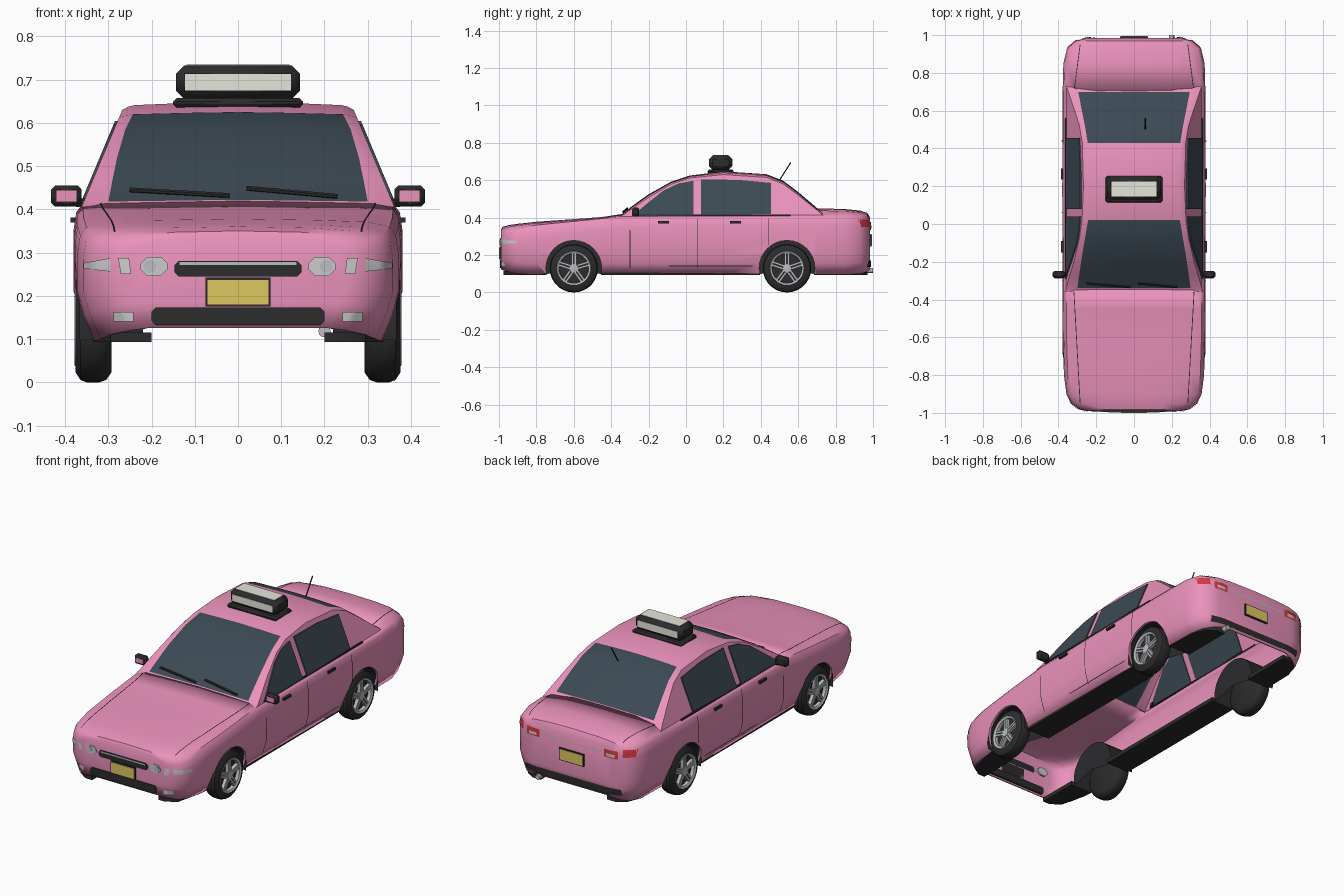
import bpy, bmesh, math
from mathutils import Vector
from mathutils.bvhtree import BVHTree

if "Cube" in bpy.data.objects:
    bpy.data.objects.remove(bpy.data.objects["Cube"])

def material(name, r, g, b):
    m = bpy.data.materials.new(name)
    m.diffuse_color = (r, g, b, 1)
    m.use_nodes = True
    m.node_tree.nodes["Principled BSDF"].inputs["Base Color"].default_value = m.diffuse_color
    return m

PINK = material("pink_paint", .83, .29, .50)
GLASS = material("tinted_glass", .045, .068, .088)
DARK = material("black_rubber", .025, .025, .027)
SILVER = material("silver", .50, .51, .53)
LAMP = material("lamp_lens", .72, .73, .75)
RED = material("red_lens", .68, .04, .05)
YELLOW = material("plate_yellow", .72, .58, .12)
CREAM = material("sign_cream", .80, .79, .71)

def make(name, parts, mat, mirror=False):
    """Join (verts, faces) parts into one object, optionally with a copy across x."""
    bm = bmesh.new()
    for s in ((1, -1) if mirror else (1,)):
        for verts, faces in parts:
            vs = [bm.verts.new((s * v[0], v[1], v[2])) for v in verts]
            for f in faces:
                bm.faces.new([vs[i] for i in f])
    bmesh.ops.remove_doubles(bm, verts=bm.verts, dist=1e-5)
    bmesh.ops.recalc_face_normals(bm, faces=bm.faces)
    me = bpy.data.meshes.new(name)
    bm.to_mesh(me)
    bm.free()
    me.materials.append(mat)
    ob = bpy.data.objects.new(name, me)
    bpy.context.collection.objects.link(ob)
    return ob

def insert(p, ax, value):
    q = list(p)
    q.insert(ax, value)
    return q

def prism(pts, ax, lo, hi):
    n = len(pts)
    verts = [insert(p, ax, lo) for p in pts] + [insert(p, ax, hi) for p in pts]
    faces = [list(range(n)), list(range(n, 2 * n))]
    faces += [[i, (i + 1) % n, n + (i + 1) % n, n + i] for i in range(n)]
    return verts, faces

def rect(a0, a1, b0, b1):
    return [(a0, b0), (a1, b0), (a1, b1), (a0, b1)]

def box(x0, x1, y0, y1, z0, z1):
    return prism(rect(x0, x1, y0, y1), 2, z0, z1)

def loft(rings, skip=lambda i, j: False, caps=False):
    n = len(rings[0])
    verts = [v for r in rings for v in r]
    faces = [[i * n + j, i * n + j + 1, (i + 1) * n + j + 1, (i + 1) * n + j]
             for i in range(len(rings) - 1) for j in range(n - 1) if not skip(i, j)]
    if caps:
        faces += [list(range(n)), list(range((len(rings) - 1) * n, len(rings) * n))]
    return verts, faces

def lathe(profile, cy, cz, a0=0, a1=360, n=28):
    rings = []
    for k in range(n + 1):
        a = math.radians(a0 + (a1 - a0) * k / n)
        rings.append([(x, cy + r * math.cos(a), cz + r * math.sin(a)) for x, r in profile])
    verts, faces = loft(rings)
    return verts, faces

def both_sides(half, y):
    full = half + [(-x, z) for x, z in half[-2::-1]]
    return [(x, y, z) for x, z in full]

# Lower body shell: stations of y, half width, bottom, shoulder and centre heights
stations = [(-.99, .25, .125, .315, .335), (-.982, .29, .12, .325, .35), (-.95, .335, .11, .335, .36),
            (-.9, .358, .10, .345, .367), (-.8, .371, .095, .36, .378), (-.6, .377, .095, .38, .392),
            (-.45, .378, .095, .395, .403), (-.34, .378, .095, .407, .42), (.18, .38, .095, .413, .42),
            (.7, .378, .095, .415, .45), (.85, .374, .095, .415, .446), (.93, .355, .10, .41, .438),
            (.97, .31, .11, .40, .425), (.985, .25, .125, .375, .40)]
rings = []
for y, w, zb, zs, zt in stations:
    half = [(w - .04, zb), (w - .015, zb + .06), (w, .21), (w, zs - .06), (w - .006, zs - .02),
            (w - .02, zs), (w - .07, zs + .6 * (zt - zs)), (w * .5, zt - .003), (0, zt)]
    rings.append(both_sides(half, y))
body = make("body_shell", [loft(rings, lambda i, j: 7 <= i < 9 and 5 <= j < 11, True)], PINK)
bm = bmesh.new()
bm.from_mesh(body.data)
surface = BVHTree.FromBMesh(bm)
bm.free()

WHEEL_Y, WHEEL_Z = (-.6, .54), .129
solid = body.modifiers.new("thickness", 'SOLIDIFY')
solid.thickness, solid.offset = .01, -1
for y in WHEEL_Y:
    circle = [(y + .149 * math.cos(k * math.tau / 32), WHEEL_Z + .149 * math.sin(k * math.tau / 32))
              for k in range(32)]
    cutter = make("arch_cutter", [prism(circle, 0, -.6, .6)], DARK)
    cutter.hide_render = True
    cutter.hide_set(True)
    cut = body.modifiers.new("wheel_arch", 'BOOLEAN')
    cut.operation, cut.solver, cut.object = 'DIFFERENCE', 'EXACT', cutter

# Cabin: stations of y, centre height, rail height, glass edge
def side_x(z):
    return .36 - .42 * (z - .41)

cabin_st = [(-.36, .412, .405, .305), (-.34, .422, .412, .30), (-.27, .475, .46, .29), (-.2, .525, .508, .28),
            (-.08, .592, .578, .26), (.02, .625, .612, .243), (.2, .648, .630, .24), (.43, .632, .615, .245),
            (.52, .597, .580, .26), (.6, .537, .520, .276), (.70, .452, .44, .295), (.74, .435, .405, .30)]
rings = []
for y, zc, zr, xg in cabin_st:
    half = [(.361, .405), (side_x(zr), zr), (.5 * (side_x(zr) + xg), zr + .4 * (zc - zr)),
            (xg, zr + .6 * (zc - zr)), (xg * .5, zc - .002), (0, zc)]
    rings.append(both_sides(half, y))
cabin = make("cabin_with_screens", [loft(rings)], PINK)
cabin.data.materials.append(GLASS)
for f in cabin.data.polygons:
    c = f.center
    cols = [abs(cabin.data.vertices[v].co.x) for v in f.vertices]
    if (-.34 < c.y < .02 or .43 < c.y < .70) and min(cols) < .16:
        f.material_index = 1

# Side windows, sheared onto the sloping cabin side
for name, pts in (("front_side_window", [(-.285, .412), (-.2, .482), (-.12, .545), (-.04, .583), (.04, .597), (.04, .412)]),
                  ("rear_side_window", [(.08, .413), (.08, .604), (.28, .602), (.455, .586), (.455, .42)])):
    verts, faces = prism(pts, 0, -.006, .006)
    make(name, [([(v[0] + side_x(v[2]), v[1], v[2]) for v in verts], faces)], GLASS, True)

# Thin panels projected on to the body
def patch(corners, ax, sign, n=8, m=4):
    a, b, c, d = [Vector(p) for p in corners]
    rows = []
    last = None
    for i in range(n + 1):
        row = []
        for j in range(m + 1):
            p = a.lerp(b, i / n).lerp(d.lerp(c, i / n), j / m)
            hit = surface.ray_cast(Vector(insert(p, ax, sign * 2)), Vector(insert((0, 0), ax, -sign)))[0]
            last = hit[ax] if hit else last or sign * .95
            row.append(insert(p, ax, last + sign * .004))
        rows.append(row)
    return loft(rows)

def rounded(x0, x1, z0, z1, c):
    return [(x0 + c, z0), (x1 - c, z0), (x1, z0 + c), (x1, z1 - c), (x1 - c, z1), (x0 + c, z1), (x0, z1 - c), (x0, z0 + c)]

# Front details
make("grille", [prism(rounded(-.147, .147, .245, .281, .01), 1, -.995, -.98)], DARK)
make("grille_bar", [box(-.135, .135, -.997, -.99, .271, .278)], SILVER)
make("lower_grille", [prism(rounded(-.2, .2, .132, .173, .01), 1, -.994, -.97)], DARK)
make("inner_headlights", [prism(rounded(.163, .225, .246, .29, .015), 1, -.994, -.97)], LAMP, True)
make("headlight_bulbs", [prism([(.204 + .015 * math.cos(k * math.tau / 16), .268 + .015 * math.sin(k * math.tau / 16))
                                for k in range(16)], 1, -.996, -.98)], SILVER, True)
make("middle_headlights", [patch([(.247, .25), (.271, .25), (.277, .287), (.252, .287)], 1, -1)], LAMP, True)
make("outer_headlights", [patch([(.295, .256), (.357, .263), (.357, .276), (.295, .287)], 1, -1)], LAMP, True)
make("fog_lamps", [patch(rect(.242, .288, .141, .163), 1, -1)], LAMP, True)

# Number plates, blank with a dark frame
make("plate_frames", [box(-.075, .075, -.997, -.98, .175, .242), box(-.075, .075, .98, .992, .245, .312)], DARK)
make("plates", [box(-.07, .07, -1, -.98, .18, .237), box(-.07, .07, .98, .995, .25, .307)], YELLOW)

# Rear details
make("inner_tail_lamps", [patch(rect(.195, .275, .335, .377), 1, 1)], RED, True)
lens = patch(rect(.21, .26, .342, .358), 1, 1)
make("reverse_lamps", [([(v[0], v[1] + .003, v[2]) for v in lens[0]], lens[1])], LAMP, True)
make("outer_tail_lamps", [patch(rect(.30, .353, .35, .39), 1, 1)], RED, True)
make("boot_trim", [patch(rect(-.18, .18, .352, .358), 1, 1)], SILVER)
make("rear_bumper_strip", [patch(rect(-.29, .29, .135, .17), 1, 1, 20)], DARK)
pipe = [(.2 + .014 * math.cos(k * math.tau / 12), .118 + .014 * math.sin(k * math.tau / 12)) for k in range(12)]
make("exhaust", [prism(pipe, 1, .94, 1.0)], SILVER)

# Door gaps, bonnet and boot seams, belt line and handles
seams = [patch(rect(y - .002, y + .002, z0, z1), 0, 1, 1, 10)
         for y, z0, z1 in ((-.3, .13, .335), (.06, .13, .395), (.44, .25, .395))]
seams.append(patch(rect(-.09, .355, .139, .143), 0, 1, 10, 1))
for y0, x0, y1, x1 in ((-.95, .285, -.36, .318), (.72, .315, .95, .285)):
    seams.append(patch([(x0 - .002, y0), (x0 + .002, y0), (x1 + .002, y1), (x1 - .002, y1)], 2, 1, 1, 16))
make("panel_seams", seams, DARK, True)
make("belt_trim", [box(.35, .364, -.29, .56, .408, .416)], DARK, True)
make("door_handles", [box(.37, .387, y - .03, y + .03, .369, .381) for y in (-.12, .265)], DARK, True)

# Dark underside flanges, open in the middle
under = [[(.2, -.975), (.24, -.975), (.295, -.94), (.33, -.8), (.335, -.745), (.2, -.745)],
         rect(.2, .342, -.455, .395),
         [(.2, .685), (.336, .685), (.332, .86), (.3, .94), (.25, .97), (.2, .97)]]
make("underside_sills", [prism(p, 2, .093, .115) for p in under], DARK, True)

# Wheels and wheel wells
tyre = [(.292, 0), (.292, .105), (.305, .124), (.32, .129), (.35, .129), (.364, .124),
        (.376, .105), (.376, .092), (.356, .09), (.352, 0)]
for label, y in zip(("front", "rear"), WHEEL_Y):
    make(label + "_tyres", [lathe(tyre, y, WHEEL_Z)], DARK, True)
    rim = [lathe([(.372, .094), (.378, .09), (.373, .08), (.354, .079)], y, WHEEL_Z),
           lathe([(.354, .026), (.374, .023), (.377, 0)], y, WHEEL_Z)]
    for k in range(5):
        for off in (-.008, .008):
            a = math.radians(90 + 72 * k)
            c, s = math.cos(a), math.sin(a)
            spoke = [(y + r * c - t * s, WHEEL_Z + r * s + t * c)
                     for r, t in rect(.015, .084, off - .0055, off + .0055)]
            rim.append(prism(spoke, 0, .352, .372))
    make(label + "_rims", rim, SILVER, True)
    make(label + "_wheel_wells", [lathe([(.366, .15), (.22, .15), (.22, 0)], y, WHEEL_Z, -12, 192)], DARK, True)

# Door mirrors
casing = make("mirror_casings", [box(.362, .432, -.285, -.25, .406, .455)], DARK, True)
casing.modifiers.new("bevel", 'BEVEL').width = .009
make("mirror_caps", [box(.374, .42, -.288, -.28, .418, .443)], PINK, True)
make("mirror_arms", [box(.34, .375, -.275, -.255, .405, .425)], DARK, True)

# Roof sign
base = make("sign_base", [box(-.15, .15, .115, .255, .635, .657)], DARK)
sign = make("sign_box", [box(-.143, .143, .124, .246, .655, .733)], DARK)
for ob, w in ((base, .008), (sign, .019)):
    bevel = ob.modifiers.new("bevel", 'BEVEL')
    bevel.width, bevel.segments = w, 1
make("sign_panels", [box(-.123, .123, .122, .248, .675, .713), box(-.119, .119, .145, .225, .70, .735)], CREAM)

# Aerial and wipers
def rod(p, q, r):
    p, q = Vector(p), Vector(q)
    u = (q - p).normalized().orthogonal()
    v = (q - p).normalized().cross(u)
    ring = [[e + r * (u * math.cos(k * math.tau / 6) + v * math.sin(k * math.tau / 6)) for k in range(7)] for e in (p, q)]
    return loft(ring)

make("aerial", [rod((.06, .5, .60), (.06, .56, .695), .0025)], DARK)
make("wipers", [rod((-.02, -.335, .432), (-.25, -.315, .445), .004), rod((.23, -.335, .430), (.02, -.315, .449), .004)], DARK)

# Smooth shading with crisp edges
bpy.ops.object.select_all(action='DESELECT')
for ob in bpy.context.collection.objects:
    if not ob.hide_render:
        ob.select_set(True)
bpy.context.view_layer.objects.active = body
bpy.ops.object.shade_smooth_by_angle(angle=math.radians(38))
